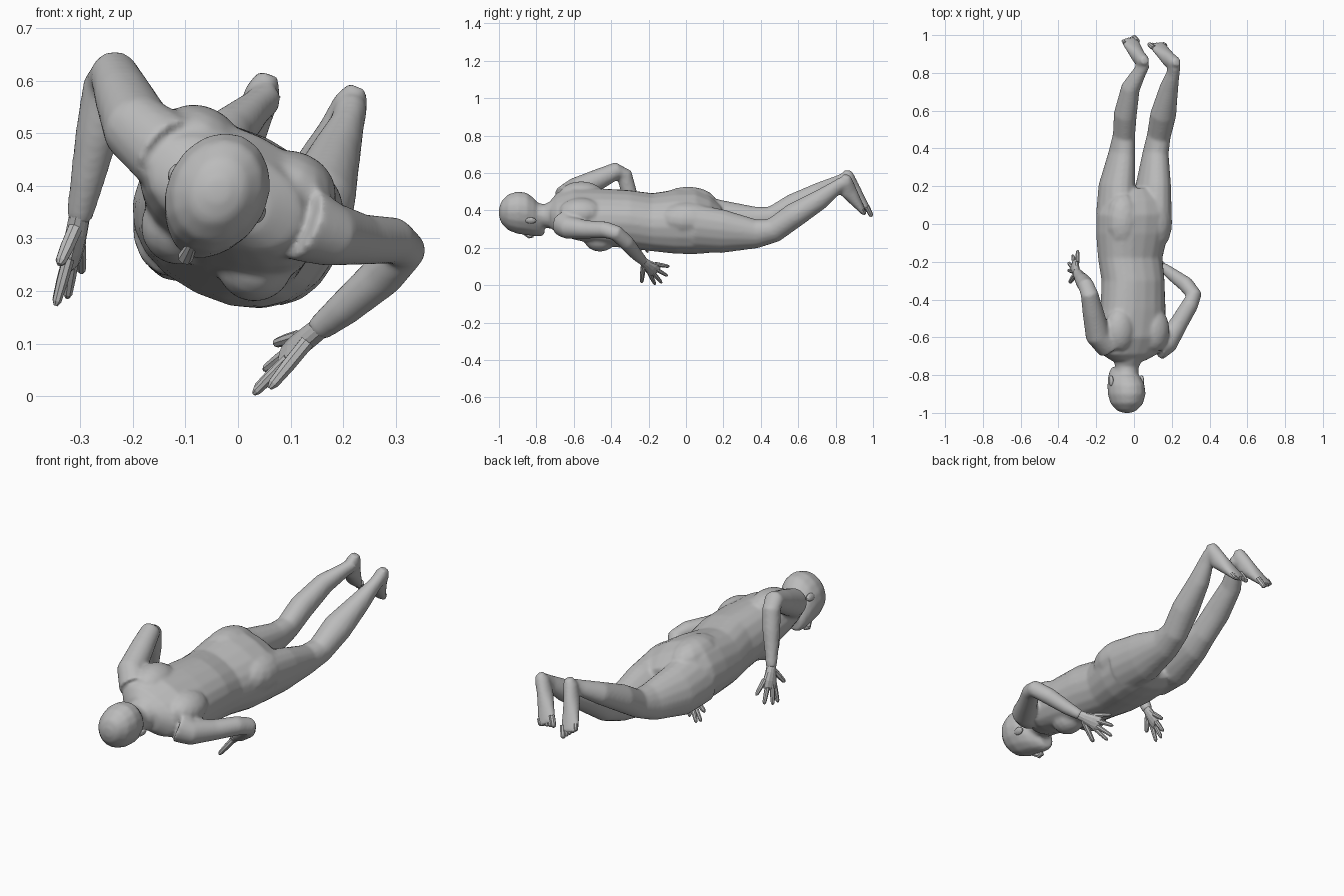
import bpy, bmesh, math
from mathutils import Vector, Matrix

if "Cube" in bpy.data.objects:
    bpy.data.objects.remove(bpy.data.objects["Cube"], do_unlink=True)

skin = bpy.data.materials.new("grey_skin")
skin.use_nodes = True
grey = (0.5, 0.5, 0.5, 1)
skin.diffuse_color = grey
skin.node_tree.nodes["Principled BSDF"].inputs["Base Color"].default_value = grey

# The trunk is rolled about its length: these are its own axes
roll = math.radians(26)
ACROSS = Vector((math.cos(roll), 0, -math.sin(roll)))
BACK = Vector((math.sin(roll), 0, math.cos(roll)))
ALONG = Vector((0, 1, 0))


def loft(bm, sections, side, sides=16, axis=None, power=1.0):
    """Skin oval rings (centre, half width, half height) set square to their path or to an axis."""
    centres = [Vector(s[:3]) for s in sections]
    rings = []
    for i, s in enumerate(sections):
        ahead = centres[min(i + 1, len(centres) - 1)]
        behind = centres[max(i - 1, 0)]
        tangent = axis or (ahead - behind).normalized()
        u = (side - tangent * side.dot(tangent)).normalized()
        v = tangent.cross(u)
        ring = []
        for k in range(sides):
            a = math.tau * k / sides
            c, d = (math.copysign(abs(f(a)) ** power, f(a)) for f in (math.cos, math.sin))
            ring.append(bm.verts.new(centres[i] + u * (s[3] * c) + v * (s[-1] * d)))
        rings.append(ring)
    for lower, upper in zip(rings, rings[1:]):
        for k in range(sides):
            j = (k + 1) % sides
            bm.faces.new((lower[k], lower[j], upper[j], upper[k]))
    bm.faces.new(rings[0][::-1])
    bm.faces.new(rings[-1])


def ball(bm, centre, across, along, depth):
    """Oval ball lined up with the rolled trunk."""
    axes = Matrix((ACROSS * across, ALONG * along, BACK * depth)).transposed().to_4x4()
    bmesh.ops.create_uvsphere(bm, u_segments=14, v_segments=9, radius=1,
                              matrix=Matrix.Translation(centre) @ axes)


def finish(bm, name):
    bmesh.ops.recalc_face_normals(bm, faces=bm.faces[:])
    mesh = bpy.data.meshes.new(name)
    bm.to_mesh(mesh)
    bm.free()
    mesh.materials.append(skin)
    obj = bpy.data.objects.new(name, mesh)
    bpy.context.scene.collection.objects.link(obj)
    return obj


body = bmesh.new()

# Torso, from shoulders to crotch
loft(body, [
    (-.03, -.725, .38, .09, .065), (-.025, -.69, .385, .155, .09),
    (-.01, -.6, .385, .188, .12), (-.005, -.45, .365, .175, .14),
    (-.005, -.3, .352, .167, .148), (-.02, -.18, .337, .172, .145),
    (-.01, -.05, .34, .193, .16), (-.005, .05, .34, .197, .16),
    (0, .13, .325, .175, .14), (0, .19, .315, .11, .1)], ACROSS, 20, ALONG, .88)

# Shoulder blades, chest and buttocks
for s in (-1, 1):
    ball(body, Vector((-.01, -.56, .385)) + ACROSS * (s * .1) + BACK * .06, .085, .12, .07)
    ball(body, Vector((0, -.46, .37)) + ACROSS * (s * .08) - BACK * .09, .075, .09, .075)
    ball(body, Vector((0, .01, .345)) + ACROSS * (s * .09) + BACK * .055, .1, .16, .092)

# Neck
loft(body, [(-.038, -.84, .39, .06), (-.038, -.76, .372, .062), (-.03, -.68, .38, .09)], ACROSS)

# Head: each row is position along, push towards the face, half width, half depth
HEAD = Vector((-.038, 0, .39))
skull = [(-1, 0, .02, .022), (-.987, 0, .052, .062), (-.95, 0, .084, .1), (-.9, .002, .097, .118),
         (-.85, .01, .094, .118), (-.81, .03, .082, .105), (-.775, .056, .062, .082), (-.757, .075, .042, .055)]
loft(body, [(*(HEAD + ALONG * y - BACK * f), w, d) for y, f, w, d in skull], ACROSS, 16, ALONG)

# Legs, hip to ankle
right_leg = [
    (-.095, .05, .355, .1, .135), (-.09, .2, .335, .092, .124), (-.063, .38, .337, .066, .088),
    (-.053, .47, .36, .057, .068), (-.046, .58, .427, .06, .067), (-.018, .72, .5, .049, .054),
    (.033, .81, .548, .033, .04), (.055, .85, .568, .032, .036)]
left_leg = [
    (.095, .05, .305, .098, .135), (.102, .2, .288, .088, .122), (.115, .38, .275, .066, .08),
    (.132, .47, .295, .062, .068), (.155, .58, .375, .07, .067), (.185, .72, .46, .049, .054),
    (.208, .8, .52, .033, .04), (.215, .84, .548, .032, .036)]
for leg in (right_leg, left_leg):
    loft(body, leg, ACROSS)

# Arms, shoulder to wrist
right_arm = [
    (-.13, -.64, .46, .078), (-.192, -.585, .51, .068), (-.218, -.46, .57, .056),
    (-.236, -.37, .612, .047), (-.252, -.33, .59, .044), (-.268, -.305, .5, .042),
    (-.287, -.28, .41, .033), (-.303, -.255, .335, .025)]
left_arm = [
    (.12, -.65, .33, .075), (.175, -.625, .308, .062), (.235, -.53, .298, .049), (.295, -.43, .296, .045),
    (.318, -.375, .28, .042), (.275, -.32, .23, .042), (.2, -.265, .165, .034), (.15, -.225, .125, .025)]
loft(body, right_arm, Vector((1, 0, 0)))
loft(body, left_arm, Vector((0, 0, 1)))


def foot(name, heel, toe, outward):
    """Wedge foot with a flat sole from heel to toe, plus five toes."""
    heel, toe = Vector(heel), Vector(toe)
    reach = toe - heel
    side = (Vector((1, 0, 0)) - reach * (reach.x / reach.length_squared)).normalized()
    sole = side.cross(reach).normalized()
    sole *= math.copysign(1, sole.y)
    profile = [(0, .02, .022), (.1, .034, .038), (.35, .036, .046), (.6, .042, .032),
               (.8, .047, .021), (.88, .046, .017), (.92, .042, .012)]
    loft(body, [(*(heel + reach * t - sole * h), w, h) for t, w, h in profile], side)
    bm = bmesh.new()
    for i in range(5):
        r = .014 if i == 0 else .0105
        start = heel + reach * .78 - sole * .014 + side * (outward * (i - 2) * .0175)
        length = reach * (.22 - .025 * i)
        loft(bm, [(*(start + length * t), r * k) for t, k in ((0, 1), (.6, .95), (.9, .85), (1, .4))], side, 8)
    finish(bm, name)


foot("right_toes", (.058, .885, .622), (-.035, 1, .385), -1)
foot("left_toes", (.228, .878, .596), (.11, .972, .378), 1)


def hand(name, wrist, tips):
    """Flat palm and spread fingers; tips run index to little, then thumb."""
    wrist = Vector(wrist)
    tips = [Vector(t) for t in tips]
    spread = tips[3] - tips[0]
    middle = sum(tips[:4], Vector()) / 4
    bm = bmesh.new()
    palm = [(-.2, .021, .02), (.15, .027, .02), (.4, .038, .018), (.58, .039, .014), (.64, .03, .008)]
    loft(bm, [(*wrist.lerp(middle, t), w, h) for t, w, h in palm], spread, 12)
    for i, tip in enumerate(tips):
        base = wrist.lerp(tip, .2 if i == 4 else .45)
        r = .0145 if i == 4 else .012
        loft(bm, [(*base.lerp(tip, t), r * k) for t, k in ((0, 1), (.5, .95), (.9, .75), (1, .35))], spread, 8)
    finish(bm, name)


hand("right_hand", right_arm[-1][:3], [
    (-.347, -.245, .172), (-.347, -.205, .175), (-.325, -.165, .187), (-.298, -.14, .235), (-.34, -.31, .25)])
hand("left_hand", left_arm[-1][:3], [
    (.03, -.165, .004), (.033, -.13, .012), (.05, -.1, .05), (.07, -.09, .1), (.06, -.238, .015)])

# Nose
bm = bmesh.new()
nose = [(-.885, .11, .009), (-.86, .126, .012), (-.838, .14, .015), (-.825, .138, .014), (-.818, .124, .009)]
loft(bm, [(*(HEAD + ALONG * y - BACK * f), r) for y, f, r in nose], ACROSS, 8)
finish(bm, "nose")

# Ears
bm = bmesh.new()
for s in (-1, 1):
    ball(bm, HEAD + ALONG * -.83 + ACROSS * (s * .09) - BACK * .005, .011, .03, .018)
finish(bm, "ears")

# Fuse the body into one skin and soften the joins
skin_body = finish(body, "body")
remesh = skin_body.modifiers.new("fuse", 'REMESH')
remesh.mode = 'VOXEL'
remesh.voxel_size = .0075
remesh.use_smooth_shade = True
soften = skin_body.modifiers.new("soften", 'SMOOTH')
soften.factor = .5
soften.iterations = 12
